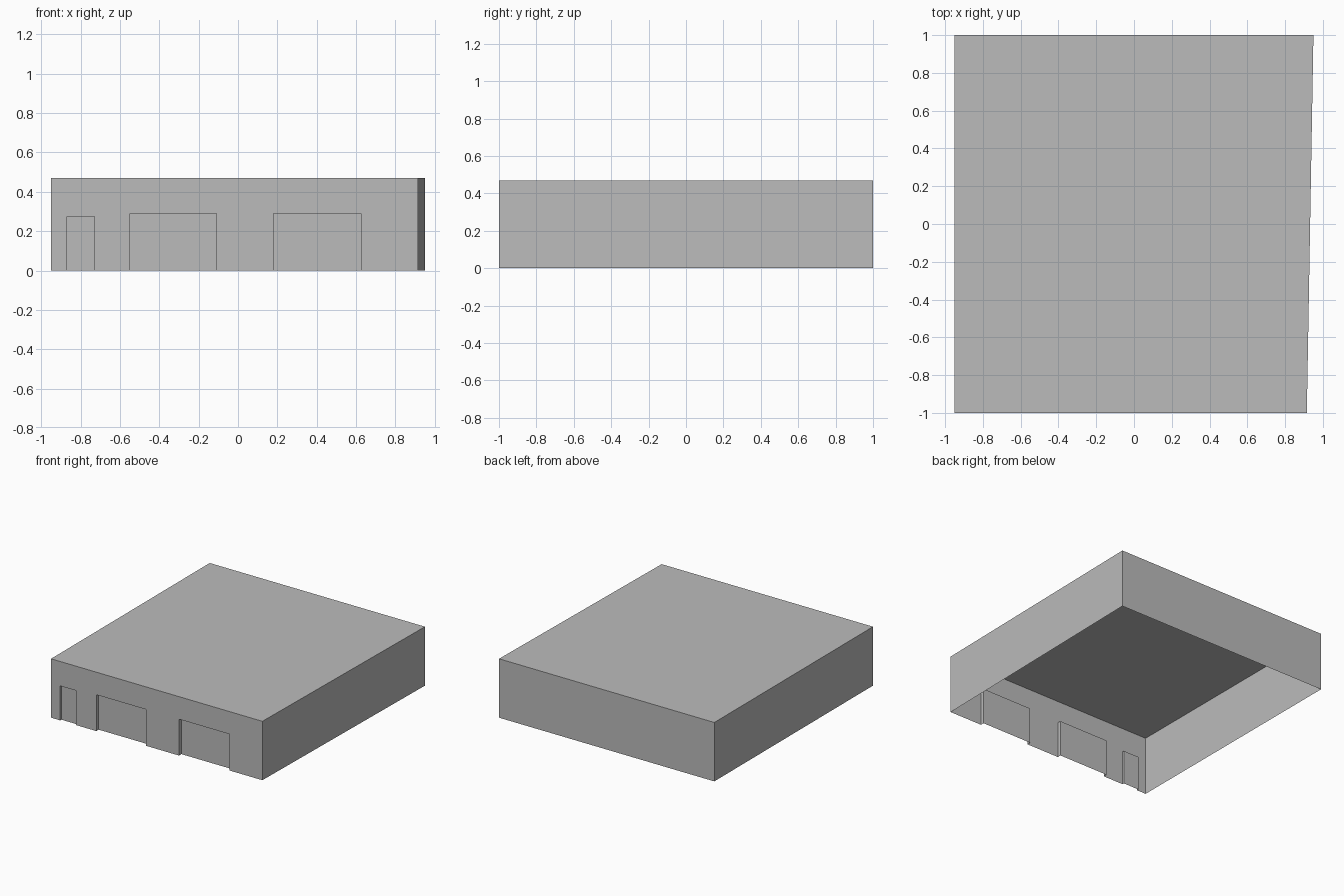
import bpy
import bmesh

cube = bpy.data.objects.get("Cube")
if cube:
    bpy.data.objects.remove(cube, do_unlink=True)

HEIGHT = 0.47
FRONT = -1.0
LEFT_X, RIGHT_X, BACK_X = -0.95, 0.915, 0.95

# One plain grey for the whole building
grey = bpy.data.materials.new("plain_grey")
grey.use_nodes = True
colour = (0.5, 0.5, 0.5, 1)
grey.diffuse_color = colour
grey.node_tree.nodes["Principled BSDF"].inputs["Base Color"].default_value = colour


def make_object(name, bm):
    mesh = bpy.data.meshes.new(name)
    bm.to_mesh(mesh)
    bm.free()
    mesh.materials.append(grey)
    obj = bpy.data.objects.new(name, mesh)
    bpy.context.collection.objects.link(obj)
    return obj


def add_face(bm, points):
    return bm.faces.new([bm.verts.new(p) for p in points])


# Roof and three plain walls: an open-bottomed, thin shell
footprint = [(LEFT_X, FRONT), (RIGHT_X, FRONT), (BACK_X, 1), (LEFT_X, 1)]
bm = bmesh.new()
add_face(bm, [(x, y, HEIGHT) for x, y in footprint])
for (ax, ay), (bx, by) in zip(footprint[1:], footprint[2:] + footprint[:1]):
    add_face(bm, [(ax, ay, 0), (bx, by, 0), (bx, by, HEIGHT), (ax, ay, HEIGHT)])
bmesh.ops.remove_doubles(bm, verts=bm.verts, dist=0.0001)
make_object("roof_and_walls", bm)

# Openings: name, left edge, right edge, height, recess depth
doors = [
    ("side_door", -0.87, -0.73, 0.275, 0.015),
    ("garage_door_right", -0.55, -0.11, 0.29, 0.03),
    ("garage_door_left", 0.18, 0.625, 0.29, 0.03),
]

# Front wall with the doorways notched out of its outline
outline = [(LEFT_X, 0)]
for name, x0, x1, top, depth in doors:
    outline += [(x0, 0), (x0, top), (x1, top), (x1, 0)]
outline += [(RIGHT_X, 0), (RIGHT_X, HEIGHT), (LEFT_X, HEIGHT)]
bm = bmesh.new()
add_face(bm, [(x, FRONT, z) for x, z in outline])
make_object("front_wall", bm)

# Recessed doors, each with a back panel, two jambs and a head
for name, x0, x1, top, depth in doors:
    back = FRONT + depth
    path = [(x0, 0), (x0, top), (x1, top), (x1, 0)]
    bm = bmesh.new()
    add_face(bm, [(x, back, z) for x, z in reversed(path)])
    for (ax, az), (bx, bz) in zip(path, path[1:]):
        add_face(bm, [(ax, FRONT, az), (ax, back, az), (bx, back, bz), (bx, FRONT, bz)])
    bmesh.ops.remove_doubles(bm, verts=bm.verts, dist=0.0001)
    bm.normal_update()
    make_object(name, bm)
